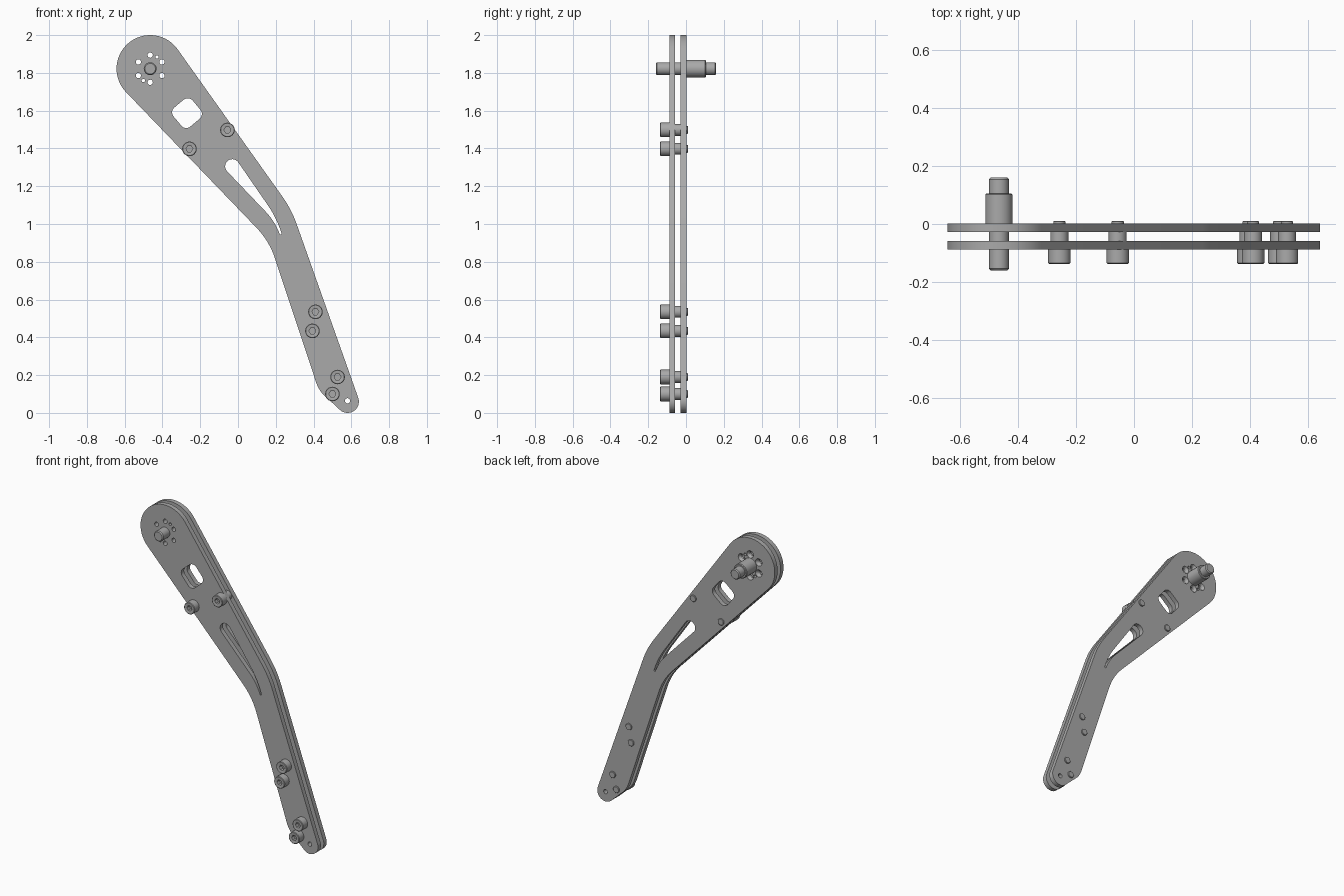
import bpy, bmesh
from math import cos, sin, pi, radians
from mathutils import Matrix

if "Cube" in bpy.data.objects:
    bpy.data.objects.remove(bpy.data.objects["Cube"])

grey = bpy.data.materials.new("satin grey metal")
grey.use_nodes = True
grey.diffuse_color = (0.4, 0.4, 0.4, 1)
grey.node_tree.nodes["Principled BSDF"].inputs["Base Color"].default_value = (0.4, 0.4, 0.4, 1)

HUB = (-0.465, 1.822)
BACK, FRONT, THICK = 0.002, -0.058, 0.03   # rear faces of the plates


def arc(cx, cz, r, start, end, steps=12):
    angles = [radians(start + (end - start) * i / steps) for i in range(steps + 1)]
    return [(cx + r * cos(a), cz + r * sin(a)) for a in angles]


def circle(cx, cz, r, steps=20):
    return arc(cx, cz, r, 0, 360, steps)[:-1]


def ring_point(angle, r=0.072):
    return HUB[0] + r * cos(radians(angle)), HUB[1] + r * sin(radians(angle))


def finish(obj, angle=30):
    obj.data.materials.clear()
    obj.data.materials.append(grey)
    bpy.ops.object.select_all(action='DESELECT')
    obj.select_set(True)
    bpy.context.view_layer.objects.active = obj
    bpy.ops.object.shade_smooth_by_angle(angle=radians(angle))


def add_mesh(name, bm):
    mesh = bpy.data.meshes.new(name)
    bmesh.ops.recalc_face_normals(bm, faces=bm.faces)
    bm.to_mesh(mesh)
    bm.free()
    obj = bpy.data.objects.new(name, mesh)
    bpy.context.collection.objects.link(obj)
    return obj


def turned(name, x, z, profile, hex_rings=(), steps=36):
    """Closed solid turned about the y axis; profile is (y, radius)."""
    bm = bmesh.new()
    rings = []
    for k, (y, r) in enumerate(profile):
        ring = []
        for i in range(steps):
            a = 2 * pi * i / steps
            flat = cos(pi / 6) / cos(a % (pi / 3) - pi / 6) if k in hex_rings else 1
            ring.append(bm.verts.new((x + r * flat * cos(a), y, z + r * flat * sin(a))))
        rings.append(ring)
    for a, b in zip(rings, rings[1:]):
        for i in range(steps):
            j = (i + 1) % steps
            bm.faces.new((a[i], a[j], b[j], b[i]))
    bm.faces.new(rings[0])
    bm.faces.new(rings[-1])
    obj = add_mesh(name, bm)
    finish(obj)
    return obj


def plate(name, rear, loops):
    """Filled flat outline with holes, given thickness and stood upright."""
    curve = bpy.data.curves.new(name, 'CURVE')
    curve.dimensions, curve.fill_mode, curve.extrude = '2D', 'BOTH', THICK / 2
    for pts in loops:
        spline = curve.splines.new('POLY')
        spline.points.add(len(pts) - 1)
        spline.use_cyclic_u = True
        for p, (x, z) in zip(spline.points, pts):
            p.co = (x, z, 0, 1)
    temp = bpy.data.objects.new(name + "_outline", curve)
    bpy.context.collection.objects.link(temp)
    bpy.context.view_layer.update()
    bm = bmesh.new()
    bm.from_mesh(temp.evaluated_get(bpy.context.evaluated_depsgraph_get()).to_mesh())
    bpy.data.objects.remove(temp)
    bmesh.ops.remove_doubles(bm, verts=bm.verts, dist=0.0002)
    bm.transform(Matrix.Translation((0, rear - THICK / 2, 0)) @ Matrix.Rotation(pi / 2, 4, 'X'))
    return add_mesh(name, bm)


# Plate outline and openings
outline = (arc(*HUB, 0.178, 35, 224, 48) + arc(-0.208, 0.685, 0.425, 44, 19.4)
           + arc(0.571, 0.211, 0.165, 199, 232) + arc(0.58, 0.06, 0.06, 232, 380, 24)
           + arc(-0.255, 0.799, 0.6, 19.6, 35))
window = []
for d in (85, 175, 265, 355):
    window += arc(-0.27 + 0.045 * cos(radians(d)), 1.587 + 0.045 * sin(radians(d)),
                  0.034, d - 45, d + 45, 8)
slot = (arc(-0.03, 1.305, 0.038, 35, 224, 20) + arc(-0.107, 0.824, 0.35, 44, 20)
        + arc(-0.304, 0.783, 0.56, 17, 35))
holes = [circle(*ring_point(30 + 60 * k), 0.014) for k in range(6)]
holes += [circle(*ring_point(d), 0.009) for d in (60, 240)]
holes.append(circle(0.58, 0.064, 0.014))
loops = [outline, window, slot] + holes

front_plate = plate("front_plate", FRONT, loops)
back_plate = plate("back_plate", BACK, loops)

# Countersinks around the hub on the rear face
bm = bmesh.new()
for k in range(6):
    x, z = ring_point(30 + 60 * k)
    place = Matrix.Translation((x, BACK - 0.005, z)) @ Matrix.Rotation(-pi / 2, 4, 'X')
    bmesh.ops.create_cone(bm, cap_ends=True, segments=24, radius1=0.012, radius2=0.029,
                          depth=0.026, matrix=place)
cutter = add_mesh("countersink_cutter", bm)
cutter.hide_render = True
cut = back_plate.modifiers.new("countersinks", 'BOOLEAN')
cut.operation, cut.solver, cut.object = 'DIFFERENCE', 'EXACT', cutter
bpy.context.view_layer.update()
result = bpy.data.meshes.new_from_object(
    back_plate.evaluated_get(bpy.context.evaluated_depsgraph_get()))
back_plate.modifiers.clear()
back_plate.data = result
bpy.data.objects.remove(cutter)
finish(front_plate)
finish(back_plate)

# Pivot shaft with a thicker collar behind the plates
turned("pivot_shaft", *HUB, [(-0.16, 0.028), (-0.154, 0.034), (0.154, 0.034), (0.16, 0.028)])
turned("shaft_collar", *HUB, [(BACK - 0.004, 0.047), (0.101, 0.047), (0.105, 0.043)])

# Socket-head bolts with spacers between the plates
bolts = [(-0.056, 1.498), (-0.257, 1.398), (0.41, 0.535),
         (0.394, 0.434), (0.527, 0.19), (0.5, 0.1)]
head = FRONT - THICK
for n, (x, z) in enumerate(bolts, 1):
    turned(f"bolt_{n}", x, z,
           [(head - 0.022, 0.018), (head - 0.047, 0.018), (head - 0.049, 0.022),
            (head - 0.049, 0.035), (head - 0.046, 0.0385), (head, 0.0385),
            (head, 0.021), (0.008, 0.021), (0.01, 0.019)], hex_rings=(0, 1))
    turned(f"spacer_{n}", x, z, [(FRONT, 0.031), (BACK - THICK, 0.031)])
